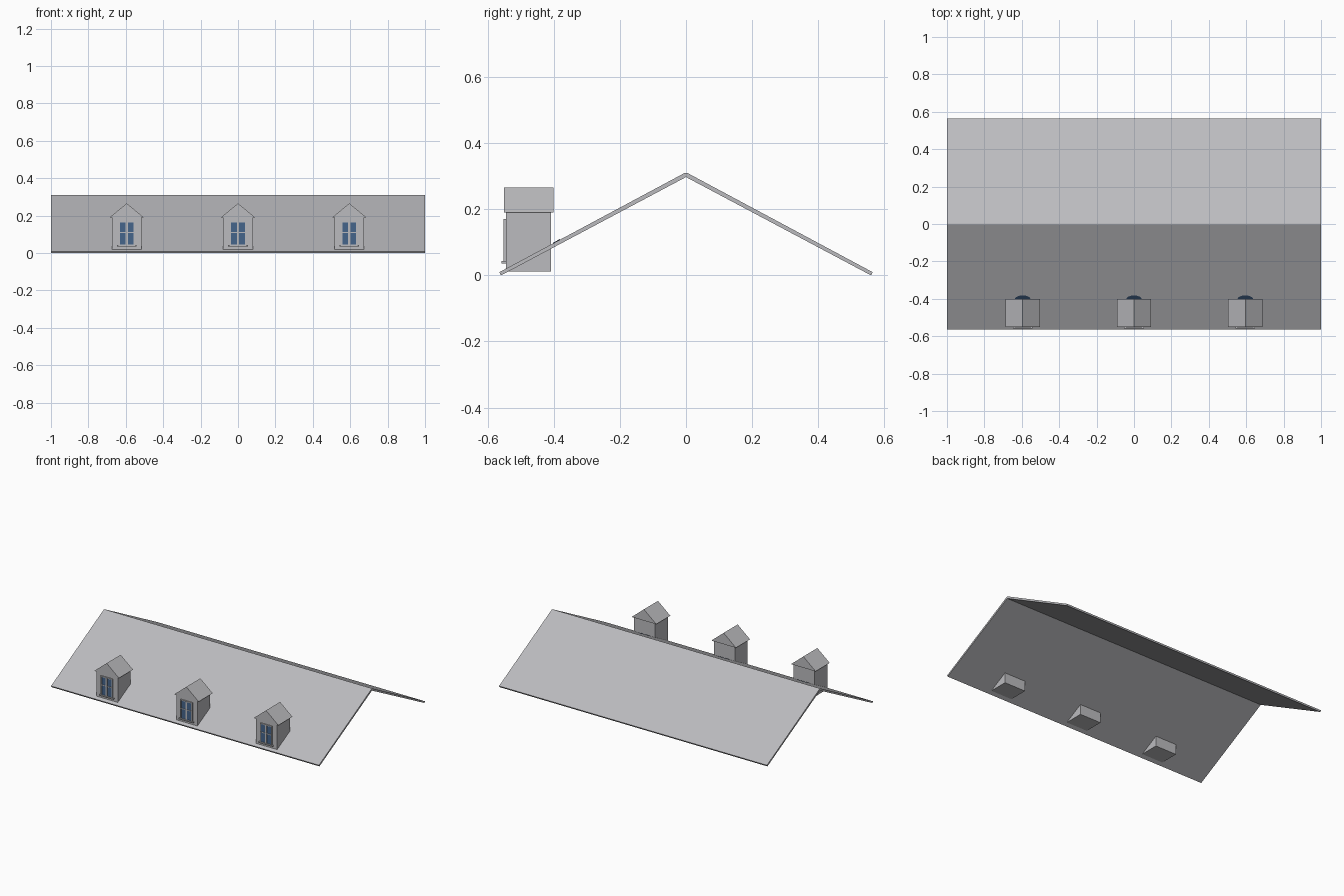
import bpy, bmesh, math

if "Cube" in bpy.data.objects:
    bpy.data.objects.remove(bpy.data.objects["Cube"])


def material(name, rgb):
    m = bpy.data.materials.new(name)
    m.diffuse_color = (*rgb, 1)
    m.use_nodes = True
    m.node_tree.nodes["Principled BSDF"].inputs["Base Color"].default_value = m.diffuse_color
    return m


GREY = material("plaster grey", (0.50, 0.50, 0.52))
BLUE = material("glass blue", (0.06, 0.13, 0.26))
NAVY = material("dark blue", (0.03, 0.065, 0.13))


def finish(name, bm, mat):
    bmesh.ops.recalc_face_normals(bm, faces=bm.faces)
    me = bpy.data.meshes.new(name)
    bm.to_mesh(me)
    bm.free()
    me.materials.append(mat)
    ob = bpy.data.objects.new(name, me)
    bpy.context.collection.objects.link(ob)
    return ob


def prism(name, points, offset, mat):
    """Closed outline of 3D points extruded along an offset."""
    bm = bmesh.new()
    a = [bm.verts.new(p) for p in points]
    b = [bm.verts.new([c + d for c, d in zip(p, offset)]) for p in points]
    bm.faces.new(a)
    bm.faces.new(b[::-1])
    n = len(a)
    for i in range(n):
        j = (i + 1) % n
        bm.faces.new((a[i], b[i], b[j], a[j]))
    return finish(name, bm, mat)


def box(name, x0, x1, y0, y1, z0, z1, mat):
    return prism(name, [(x0, y0, z0), (x1, y0, z0), (x1, y0, z1), (x0, y0, z1)],
                 (0, y1 - y0, 0), mat)


# main gabled roof sheet
profile = [(-0.565, 0.0097), (-0.004, 0.31), (0.004, 0.31), (0.565, 0.0097),
           (0.56, 0), (0, 0.2975), (-0.56, 0)]
prism("main_roof", [(-1, y, z) for y, z in profile], (2, 0, 0), GREY)


def roof_z(y):
    return 0.0097 + (y + 0.565) * (0.31 - 0.0097) / 0.561


# three dormers along the front slope
for cx in (-0.595, 0, 0.595):
    box("dormer_body", cx - 0.079, cx + 0.079, -0.545, -0.409, 0.012, 0.192, GREY)
    prism("dormer_roof", [(cx - 0.092, -0.551, 0.19), (cx + 0.092, -0.551, 0.19),
                          (cx, -0.551, 0.266)], (0, 0.15, 0), GREY)

    # window: glass plate, frame bars and sill
    box("window_glass", cx - 0.041, cx + 0.041, -0.55, -0.544, 0.042, 0.168, BLUE)
    for s in (-1, 1):
        box("frame_side", *sorted((cx + s * 0.037, cx + s * 0.044)),
            -0.553, -0.544, 0.04, 0.17, GREY)
    for z0, z1 in ((0.04, 0.045), (0.108, 0.113), (0.164, 0.17)):
        box("frame_bar", cx - 0.038, cx + 0.038, -0.5525, -0.544, z0, z1, GREY)
    box("frame_mullion", cx - 0.006, cx + 0.006, -0.553, -0.544, 0.042, 0.166, GREY)
    box("window_sill", cx - 0.053, cx + 0.053, -0.558, -0.544, 0.036, 0.043, GREY)

    # small dark arc on the slope behind the dormer
    arc = []
    for i in range(9):
        t = math.pi * i / 8
        y = -0.402 + 0.02 * math.sin(t)
        arc.append((cx + 0.042 * math.cos(t), y, roof_z(y) - 0.001))
    prism("rear_arc", arc, (0, 0, 0.003), NAVY)
